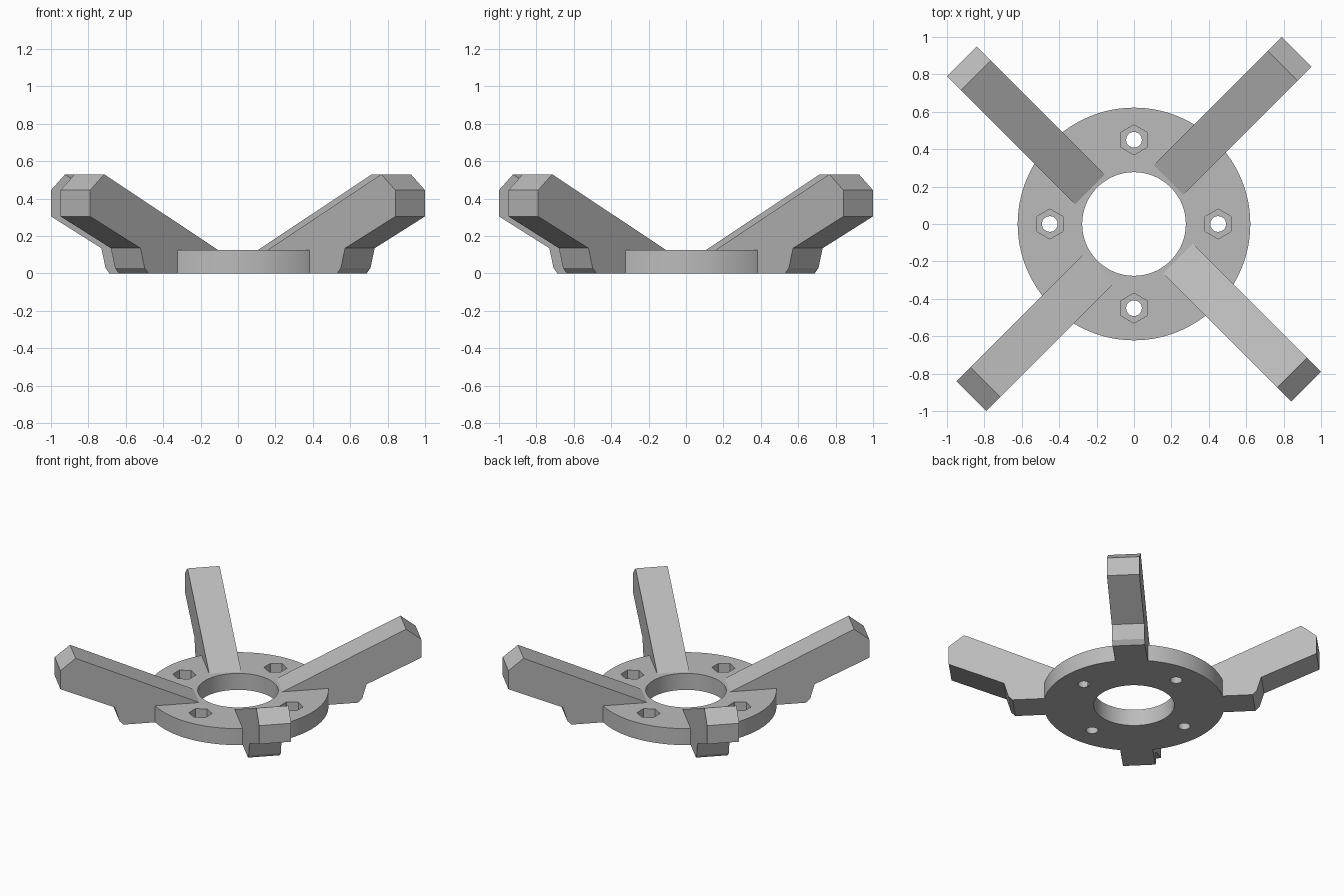
import bpy, bmesh, math
from mathutils import Matrix, Vector

cube = bpy.data.objects.get("Cube")
if cube:
    bpy.data.objects.remove(cube, do_unlink=True)

grey = bpy.data.materials.new("plain grey")
grey.use_nodes = True
colour = (0.5, 0.5, 0.5, 1)
grey.diffuse_color = colour
grey.node_tree.nodes["Principled BSDF"].inputs["Base Color"].default_value = colour

RING_R, BORE_R, RING_H = 0.622, 0.277, 0.125
NUT_R, BOLT_R = 0.08, 0.042
SIDE_R, SIDE_L = -0.076, 0.148          # the arm's two outer sides


def prism(name, outline, frame, depth):
    """Extrude a 2D outline by depth along the frame's third axis."""
    bm = bmesh.new()
    face = bm.faces.new([bm.verts.new((a, b, 0)) for a, b in outline])
    new = bmesh.ops.extrude_face_region(bm, geom=[face])["geom"]
    moved = [v for v in new if isinstance(v, bmesh.types.BMVert)]
    bmesh.ops.translate(bm, verts=moved, vec=(0, 0, depth))
    bm.transform(frame)
    bmesh.ops.recalc_face_normals(bm, faces=bm.faces)
    mesh = bpy.data.meshes.new(name)
    bm.to_mesh(mesh)
    bm.free()
    mesh.materials.append(grey)
    obj = bpy.data.objects.new(name, mesh)
    bpy.context.collection.objects.link(obj)
    return obj


def polygon(x, y, radius, sides, turn=0):
    step = 2 * math.pi / sides
    return [(x + radius * math.cos(i * step + turn),
             y + radius * math.sin(i * step + turn)) for i in range(sides)]


def carve(obj, cutters):
    """Subtract the cutters, then discard them."""
    for cutter in cutters:
        cutter.hide_render = True
        mod = obj.modifiers.new("cut", "BOOLEAN")
        mod.operation, mod.solver, mod.object = "DIFFERENCE", "EXACT", cutter
    bpy.context.view_layer.update()
    graph = bpy.context.evaluated_depsgraph_get()
    mesh = bpy.data.meshes.new_from_object(obj.evaluated_get(graph))
    obj.modifiers.clear()
    obj.data = mesh
    for cutter in cutters:
        bpy.data.objects.remove(cutter, do_unlink=True)
    bpy.ops.object.select_all(action="DESELECT")
    obj.select_set(True)
    bpy.context.view_layer.objects.active = obj
    bpy.ops.object.shade_smooth_by_angle(angle=math.radians(20))


def level(z):
    return Matrix.Translation((0, 0, z))


def across(v):
    """Frame whose outline lies in the x-z plane and extrudes along +y."""
    return Matrix(((1, 0, 0, 0), (0, 0, 1, v), (0, 1, 0, 0), (0, 0, 0, 1)))


# Base ring with a bore, four bolt holes and four hexagonal nut pockets
ring = prism("base_ring", polygon(0, 0, RING_R, 96), level(0), RING_H)
cutters = [prism("bore", polygon(0, 0, BORE_R, 96), level(-0.1), 0.4)]
for i in range(4):
    x, y = Matrix.Rotation(i * math.pi / 2, 2) @ Vector((0.45, 0))
    cutters.append(prism("bolt", polygon(x, y, BOLT_R, 32), level(-0.1), 0.4))
    cutters.append(prism("nut", polygon(x, y, NUT_R, 6, math.pi / 2), level(0.06), 0.2))
carve(ring, cutters)

# Forked arm: sloping side profile with a foot, split by a slot
profile = [(0.287, 0.12), (1.16, 0.53), (1.266, 0.445), (1.266, 0.305),
           (0.885, 0.135), (0.854, 0.03), (0.825, 0), (0.59, 0),
           (0.59, 0.06), (0.32, 0.06)]
slot = [(0.786, 0.7), (0.786, 0.215), (0.91, 0.115), (1.4, 0.115), (1.4, 0.7)]
arm = prism("forked_arm_1", profile, across(SIDE_R), SIDE_L - SIDE_R)
cutters = [prism("slot", slot, across(-0.008), 0.08)]
for u, z in ((0.928, 0.29), (1.133, 0.385)):
    cutters.append(prism("bolt", polygon(u, z, BOLT_R, 32), across(-0.2), 0.5))
    cutters.append(prism("nut", polygon(u, z, NUT_R, 6), across(SIDE_L - 0.04), 0.1))
carve(arm, cutters)

# Repeat the arm on the four diagonals
for i in range(4):
    copy = arm
    if i:
        copy = bpy.data.objects.new(f"forked_arm_{i + 1}", arm.data)
        bpy.context.collection.objects.link(copy)
    copy.rotation_euler.z = math.pi / 4 + i * math.pi / 2
